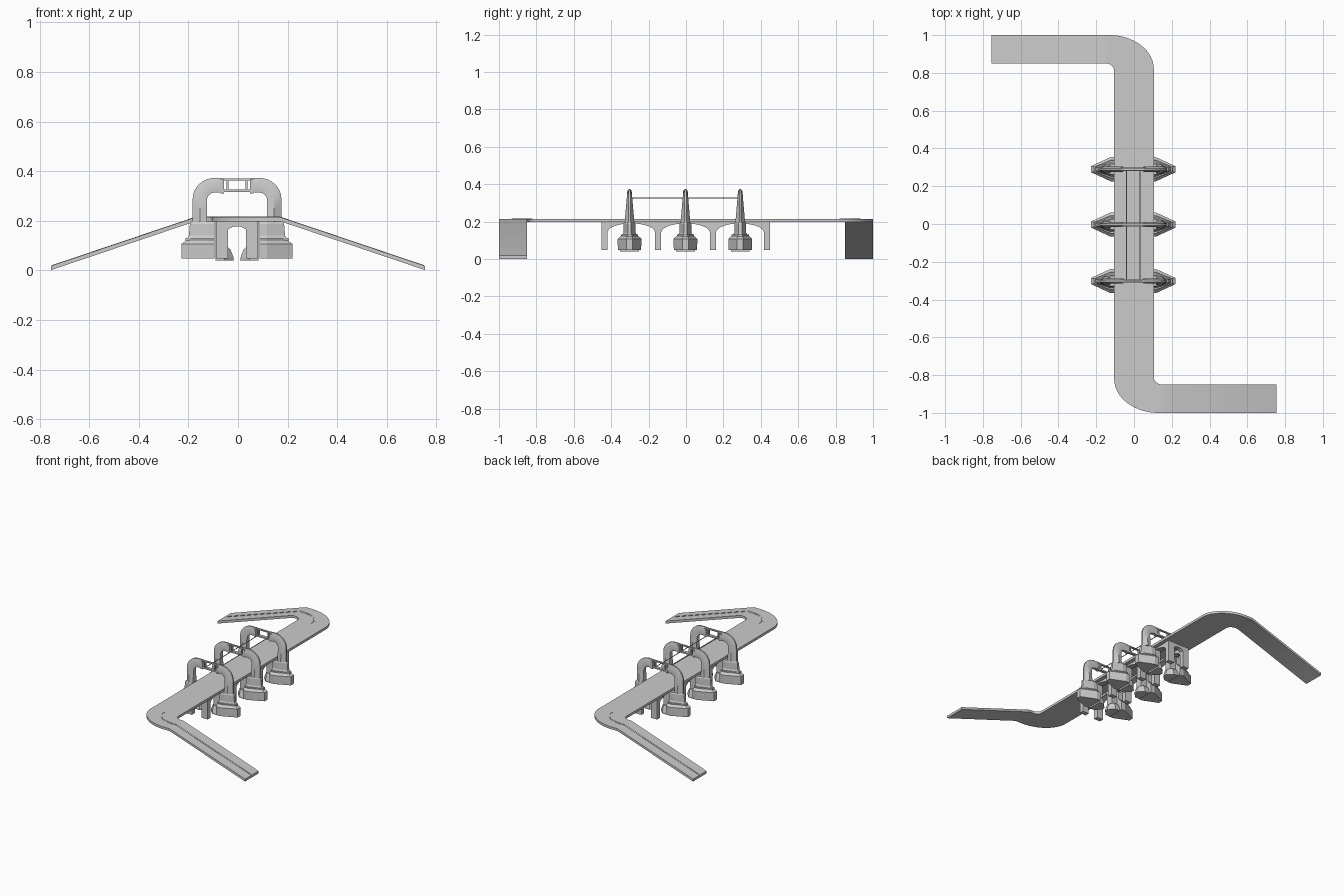
import bpy, bmesh
from math import sin, cos, pi

if "Cube" in bpy.data.objects:
    bpy.data.objects.remove(bpy.data.objects["Cube"])

TOWERS = (-0.302, -0.003, 0.29)
PIERS = (-0.437, -0.149, 0.144, 0.433)
CX = -0.004  # centre of towers and piers


def make(name, verts, faces, smooth=False):
    me = bpy.data.meshes.new(name)
    me.from_pydata(verts, [], faces)
    bm = bmesh.new()
    bm.from_mesh(me)
    bmesh.ops.recalc_face_normals(bm, faces=bm.faces)
    bm.to_mesh(me)
    bm.free()
    ob = bpy.data.objects.new(name, me)
    bpy.context.collection.objects.link(ob)
    if smooth:
        bpy.context.view_layer.objects.active = ob
        bpy.ops.object.select_all(action='DESELECT')
        ob.select_set(True)
        bpy.ops.object.shade_smooth_by_angle(angle=0.6)
    return ob


def loft(name, rings, smooth=False):
    """Skin a list of equal-length closed rings and cap both ends."""
    n = len(rings[0])
    faces = [(k * n + i, k * n + (i + 1) % n, (k + 1) * n + (i + 1) % n, (k + 1) * n + i)
             for k in range(len(rings) - 1) for i in range(n)]
    faces += [tuple(range(n)), tuple(range((len(rings) - 1) * n, len(rings) * n))]
    return make(name, [v for r in rings for v in r], faces, smooth)


def box(name, x0, x1, y0, y1, z0, z1):
    return loft(name, [[(x0, y0, z), (x1, y0, z), (x1, y1, z), (x0, y1, z)] for z in (z0, z1)])


def ribbon(name, left, right, thick, top):
    """Slab between two plan edges, with the top height given by top(x)."""
    rings = []
    for (ax, ay), (bx, by) in zip(left, right):
        za, zb = top(ax), top(bx)
        rings.append([(ax, ay, za), (bx, by, zb), (bx, by, zb - thick), (ax, ay, za - thick)])
    return loft(name, rings, True)


def hull(name, s, cy, levels):
    """Pier footing with a flat inner side and a blunt pointed nose."""
    rings = []
    for z, xi, xm, xo, w, tip in levels:
        plan = [(xi, -w), (xm, -w), (xo, -tip), (xo, tip), (xm, w), (xi, w)]
        rings.append([(CX + s * x, cy + y, z) for x, y in plan])
    return loft(name, rings)


def ramp_z(x):
    return 0.215 if abs(x) < 0.17 else 0.215 - (abs(x) - 0.17) / 0.585 * 0.197


# Roadway: flat deck, then a curved bend and a sloping ramp at each end
box("centre_deck", -0.105, 0.105, -0.645, 0.645, 0.198, 0.215)
for s in (1, -1):
    arc = [i * pi / 32 for i in range(17)]
    outer = [(0.105, 0.645)] + [(-0.13 + 0.235 * cos(a), 0.82 + 0.18 * sin(a)) for a in arc]
    inner = [(-0.105, 0.645)] + [(-0.15 + 0.045 * cos(a), 0.81 + 0.04 * sin(a)) for a in arc]
    outer += [(-0.17, 1.0), (-0.755, 1.0)]
    inner += [(-0.17, 0.85), (-0.755, 0.85)]
    flip = lambda pts: [(s * x, s * y) for x, y in pts]
    ribbon("ramp", flip(outer), flip(inner), 0.017, ramp_z)
    # Thin centre line following the bend
    for off in (-0.004, 0.004):
        def edge(d):
            r = off + d
            return flip([(-0.14 + (0.14 + r) * cos(a), 0.82 + (0.107 + r) * sin(a)) for a in arc]
                        + [(-0.17, 0.927 + r), (-0.75, 0.927 + r)])
        ribbon("lane_line", edge(-0.0015), edge(0.0015), 0.004, lambda x: ramp_z(x) + 0.0015)

# Support piers with a cross beam, arched underneath
for py in PIERS:
    for s in (1, -1):
        xs = sorted((CX + s * 0.037, CX + s * 0.085))
        box("pier_leg", xs[0], xs[1], py - 0.016, py + 0.016, 0.048, 0.2)
    t = [-1 + i / 5 for i in range(11)]
    rings = [[(CX + u * 0.04, y, z) for y, z in
              ((py - 0.014, 0.199), (py + 0.014, 0.199),
               (py + 0.014, 0.178 - 0.016 * u * u), (py - 0.014, 0.178 - 0.016 * u * u))] for u in t]
    loft("pier_cross_beam", rings)

# Arched girders between the piers
for a, b in zip(PIERS[:-1], PIERS[1:]):
    for s in (1, -1):
        rings = []
        for i in range(17):
            u = -1 + i / 8
            y = (a + b) / 2 + u * ((b - a) / 2 - 0.01)
            z = 0.135 + 0.055 * (1 - u * u) ** 0.5
            x0, x1 = CX + s * 0.04, CX + s * 0.082
            rings.append([(x0, y, 0.199), (x1, y, 0.199), (x1, y, z), (x0, y, z)])
        loft("arched_girder", rings, True)

# Gate towers
for cy in TOWERS:
    for s in (1, -1):
        # Outer footing, neck and collar
        hull("tower_footing", s, cy, [
            (0.047, 0.09, 0.12, 0.224, 0.062, 0.016), (0.107, 0.09, 0.12, 0.224, 0.064, 0.016),
            (0.115, 0.09, 0.12, 0.212, 0.056, 0.014), (0.122, 0.09, 0.12, 0.205, 0.048, 0.012)])
        hull("footing_collar", s, cy, [
            (0.12, 0.09, 0.12, 0.208, 0.046, 0.012), (0.13, 0.09, 0.12, 0.208, 0.046, 0.012)])
        hull("tower_neck", s, cy, [
            (0.13, 0.09, 0.12, 0.2, 0.038, 0.01), (0.14, 0.09, 0.12, 0.194, 0.032, 0.009),
            (0.188, 0.09, 0.12, 0.19, 0.031, 0.009), (0.197, 0.09, 0.12, 0.184, 0.027, 0.007)])
        # Inner footing under the deck
        hull("inner_footing", s, cy, [
            (0.04, 0.086, 0.05, 0.013, 0.05, 0.012), (0.052, 0.086, 0.05, 0.014, 0.05, 0.012),
            (0.085, 0.086, 0.05, 0.027, 0.04, 0.01), (0.092, 0.086, 0.05, 0.036, 0.034, 0.012)])
        xs = sorted((CX + s * 0.04, CX + s * 0.086))
        box("inner_column", xs[0], xs[1], cy - 0.024, cy + 0.024, 0.09, 0.199)

        # Half arch: tapered wedge section swept up and inward
        inn = [(0.121, 0.195), (0.121, 0.245), (0.121, 0.285)]
        out = [(0.179, 0.195), (0.179, 0.245), (0.179, 0.288)]
        for i in range(1, 9):
            a = i * pi / 16
            inn.append((0.085 + 0.036 * cos(a), 0.285 + 0.03 * sin(a)))
            out.append((0.09 + 0.089 * cos(a), 0.288 + 0.085 * sin(a)))
        inn.append((0.055, 0.315))
        out.append((0.055, 0.373))
        rings = []
        for (ix, iz), (ox, oz) in zip(inn, out):
            m = (ix + ox) / 2, (iz + oz) / 2
            w = 0.026 - 0.012 * min(1, ((iz + oz) / 2 - 0.195) / 0.14)
            sec = [(ix, iz, -w * 0.75), (m[0], m[1], -w), (ox, oz, -0.005),
                   (ox, oz, 0.005), (m[0], m[1], w), (ix, iz, w * 0.75)]
            rings.append([(CX + s * x, cy + y, z) for x, z, y in sec])
        loft("tower_arch", rings, True)
        # Band on the arch end and post framing the opening
        b0, b1 = sorted((CX + s * 0.052, CX + s * 0.066))
        box("arch_end_band", b0, b1, cy - 0.013, cy + 0.013, 0.311, 0.366)
        p0, p1 = sorted((CX + s * 0.034, CX + s * 0.042))
        box("opening_post", p0, p1, cy - 0.006, cy + 0.006, 0.32, 0.367)
    # Rails closing the middle of the arch
    box("top_rail", CX - 0.058, CX + 0.058, cy - 0.006, cy + 0.006, 0.363, 0.371)
    box("bottom_rail", CX - 0.058, CX + 0.058, cy - 0.01, cy + 0.01, 0.316, 0.326)

# Cables running between the tower tops
for s in (1, -1):
    rings = [[(CX + s * 0.036 + 0.0025 * cos(k * pi / 4), y, 0.326 + 0.0025 * sin(k * pi / 4))
              for k in range(8)] for y in (TOWERS[0], TOWERS[-1])]
    loft("tower_cable", rings, True)
